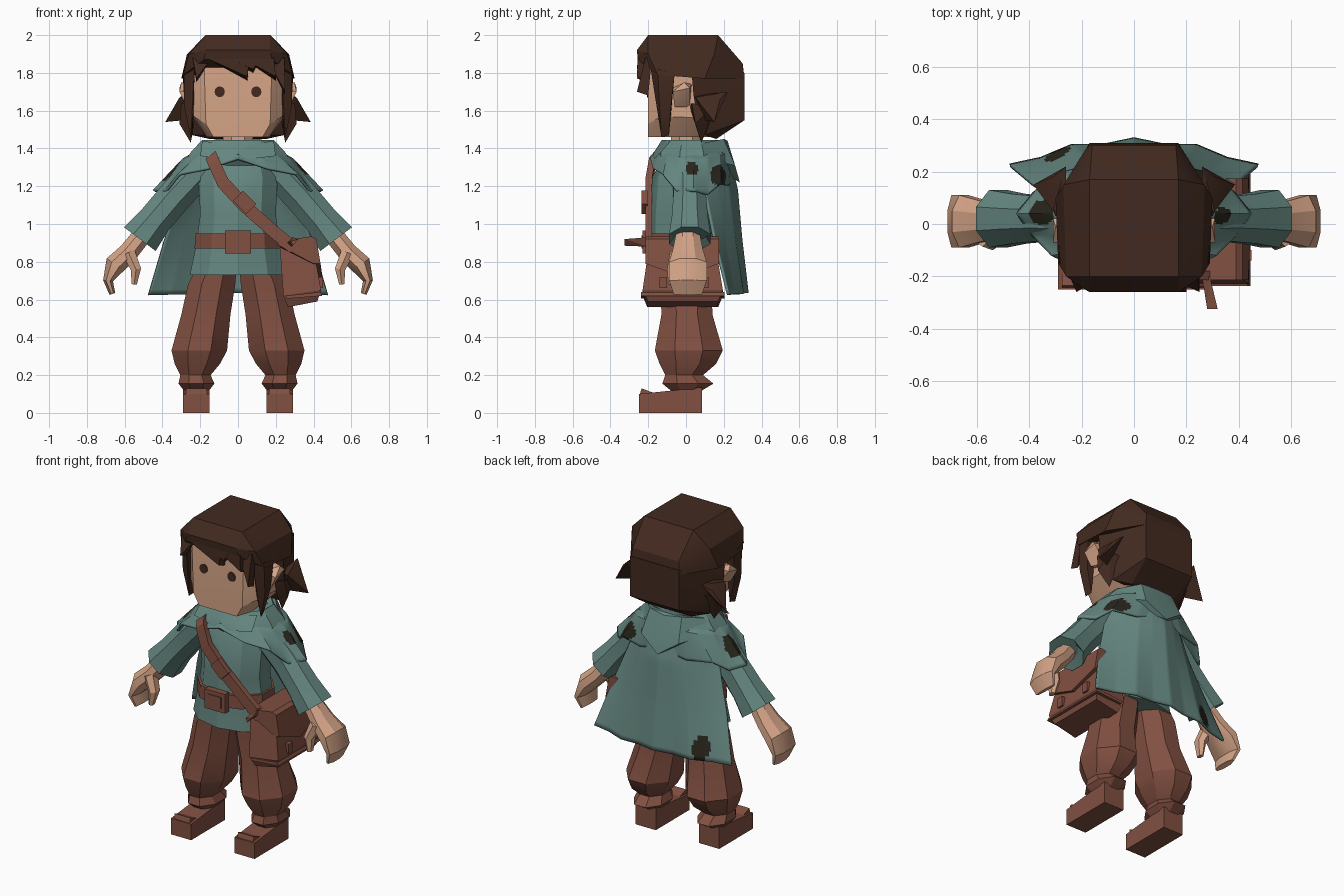
import bpy, bmesh
from math import sin, cos, pi, radians
from mathutils import Vector, Matrix

if "Cube" in bpy.data.objects:
    bpy.data.objects.remove(bpy.data.objects["Cube"])


def material(name, r, g, b):
    m = bpy.data.materials.new(name)
    m.use_nodes = True
    m.diffuse_color = (r, g, b, 1)
    m.node_tree.nodes["Principled BSDF"].inputs["Base Color"].default_value = (r, g, b, 1)
    return m


SKIN = material("skin", 0.66, 0.37, 0.24)
CLOTH = material("teal_cloth", 0.13, 0.24, 0.215)
HAIR = material("dark_brown_hair", 0.055, 0.023, 0.014)
LEATHER = material("brown_leather", 0.22, 0.079, 0.053)
STAIN = material("dark_stain", 0.022, 0.019, 0.012)
SIDES = (("left", 1), ("right", -1))
made = []


def finish(name, bm, *mats):
    me = bpy.data.meshes.new(name)
    bm.to_mesh(me)
    bm.free()
    for m in mats:
        me.materials.append(m)
    ob = bpy.data.objects.new(name, me)
    bpy.context.collection.objects.link(ob)
    made.append(ob)
    return ob


def hull(name, pts, mat, s=1, both=False):
    """Convex solid; both=True also uses the mirrored points."""
    bm = bmesh.new()
    for x, y, z in pts:
        for k in ((1, -1) if both and x else (s,)):
            bm.verts.new((x * k, y, z))
    out = bmesh.ops.convex_hull(bm, input=bm.verts)
    junk = [v for v in out["geom_interior"] if isinstance(v, bmesh.types.BMVert)]
    bmesh.ops.delete(bm, geom=junk, context="VERTS")
    bmesh.ops.dissolve_limit(bm, angle_limit=0.02, verts=bm.verts, edges=bm.edges)
    bmesh.ops.recalc_face_normals(bm, faces=bm.faces)
    return finish(name, bm, mat)


def skin(name, rings, mat):
    """Bridge equal rings of points and cap both ends."""
    bm = bmesh.new()
    rows = [[bm.verts.new(p) for p in r] for r in rings]
    n = len(rows[0])
    for a, b in zip(rows, rows[1:]):
        for i in range(n):
            bm.faces.new((a[i], a[(i + 1) % n], b[(i + 1) % n], b[i]))
    bm.faces.new(rows[0])
    bm.faces.new(rows[-1])
    bmesh.ops.recalc_face_normals(bm, faces=bm.faces)
    return finish(name, bm, mat)


def loft(name, path, mat, n=8, s=1, flat=True):
    """Rings (x, y, z, half width, half depth) along a path."""
    rings, Y, k = [], Vector((0, 1, 0)), 1 / cos(pi / n)
    cs = [Vector((p[0] * s, p[1], p[2])) for p in path]
    for i, p in enumerate(path):
        t = cs[min(i + 1, len(cs) - 1)] - cs[max(i - 1, 0)]
        t = Vector((0, 0, 1)) if flat else Vector((t.x, 0, t.z)).normalized()
        side = Y.cross(t)
        rings.append([cs[i] + side * p[3] * k * cos(a) + Y * p[4] * k * sin(a)
                      for a in (2 * pi * (j + 0.5) / n for j in range(n))])
    return skin(name, rings, mat)


def box(name, c, size, mat, turn=0):
    bm = bmesh.new()
    bmesh.ops.create_cube(bm, size=1)
    bm.transform(Matrix.Translation(c) @ Matrix.Rotation(radians(turn), 4, "Y")
                 @ Matrix.Diagonal((*size, 1)))
    return finish(name, bm, mat)


def sheet(name, rows, closed, stains):
    """Cloth grid, stained on its outer side inside the given ellipsoids."""
    bm = bmesh.new()
    vs = [[bm.verts.new(p) for p in r] for r in rows]
    n = len(vs[0])
    for a, b in zip(vs, vs[1:]):
        for i in range(n if closed else n - 1):
            bm.faces.new((a[i], a[(i + 1) % n], b[(i + 1) % n], b[i]))
    bmesh.ops.subdivide_edges(bm, edges=bm.edges, cuts=9, use_grid_fill=True)
    for f in bm.faces:
        c = f.calc_center_median()
        for p, r in stains:
            if sum(((c[k] - p[k]) / r[k]) ** 2 for k in range(3)) < 1:
                f.material_index = 1
    ob = finish(name, bm, CLOTH, STAIN)
    mod = ob.modifiers.new("thickness", "SOLIDIFY")
    mod.thickness, mod.offset = 0.015, 0
    mod.material_offset = mod.material_offset_rim = -1


# Head, neck, ears and eyes
hull("head", [(.13, -.2, 1.46), (.165, -.1, 1.46), (.14, .14, 1.46), (.17, -.2, 1.53),
              (.235, -.13, 1.57), (.24, .12, 1.56), (.18, -.2, 1.86), (.24, -.13, 1.88),
              (.24, .15, 1.88), (.15, -.19, 1.93), (.15, .15, 1.93)], SKIN, both=True)
loft("neck", [(0, 0, 1.36, .08, .08), (0, 0, 1.48, .08, .08)], SKIN)
for side, s in SIDES:
    hull(side + "_ear", [(.23, -.06, 1.62), (.23, .02, 1.62), (.27, -.06, 1.62), (.31, -.07, 1.7),
                         (.31, .02, 1.72), (.3, -.01, 1.75), (.23, -.07, 1.72),
                         (.23, .03, 1.74)], SKIN, s)
    hull(side + "_eye", [(.097 + .027 * cos(a), y, 1.7 + .029 * sin(a)) for y in (-.206, -.199)
                         for a in (2 * pi * i / 12 for i in range(12))], HAIR, s)

# Hair: cap, back mass, fringe, locks and tufts
hull("hair_cap", [(.17, -.2, 2), (.17, .17, 2), (.26, -.2, 1.9), (.17, -.26, 1.92), (.27, .15, 1.9),
                  (.16, .3, 1.85), (.18, -.255, 1.87), (.29, -.15, 1.79), (.3, .1, 1.77),
                  (.17, .31, 1.77)], HAIR, both=True)
hull("hair_back", [(.29, .03, 1.8), (.17, .31, 1.8), (.29, .04, 1.68), (.28, .06, 1.56),
                   (.17, .31, 1.55), (.15, .16, 1.45), (.24, .1, 1.47)], HAIR, both=True)
for i, (x0, x1, tip, z) in enumerate([(-.24, -.14, -.22, 1.75), (-.17, .06, .05, 1.76),
                                      (-.05, .12, .08, 1.8), (.02, .19, .2, 1.76),
                                      (.15, .245, .25, 1.68)]):
    y = -.255 if max(abs(x0), abs(x1)) < .2 else -.215
    hull(f"fringe_{i + 1}", [(x0, y, 1.88), (x1, y, 1.88), (x0, -.18, 1.89),
                             (x1, -.18, 1.89), (tip, -.26, z + .02), (tip, -.2, z)], HAIR)
for side, s in SIDES:
    hull(side + "_lock", [(.23, -.19, 1.84), (.285, -.15, 1.82), (.29, -.06, 1.8), (.23, -.06, 1.8),
                          (.285, -.14, 1.62), (.28, -.08, 1.62), (.235, -.15, 1.6),
                          (.25, -.13, 1.46), (.24, -.09, 1.47)], HAIR, s)
    hull(side + "_outer_tuft", [(.26, .05, 1.68), (.31, .05, 1.67), (.26, .22, 1.7), (.31, .18, 1.66),
                                (.28, .1, 1.55), (.385, .15, 1.54)], HAIR, s)
    hull(side + "_lower_tuft", [(.22, .02, 1.62), (.3, .03, 1.64), (.29, .14, 1.62), (.22, .16, 1.6),
                                (.31, .05, 1.53), (.25, .08, 1.43)], HAIR, s)

# Tunic, collar and hood
loft("tunic", [(0, -.02, .73, .255, .18), (0, -.02, .9, .22, .165), (0, -.02, 1.05, .2, .165),
               (0, -.01, 1.25, .21, .16), (0, .02, 1.38, .17, .12)], CLOTH, 10)
loft("collar", [(0, .03, 1.3, .2, .16), (0, .03, 1.35, .27, .19), (0, .03, 1.38, .25, .19),
                (0, .03, 1.445, .19, .15), (0, .03, 1.4, .11, .1)], CLOTH, 10)
for side, s in SIDES:
    hull(side + "_collar_flap", [(.0, -.17, 1.38), (.03, -.18, 1.34), (.2, -.15, 1.36),
                                 (.19, -.08, 1.44), (.05, -.13, 1.42)], CLOTH, s)
hull("hood", [(.2, .1, 1.43), (.26, .08, 1.35), (.11, .2, 1.45), (.13, .26, 1.31),
              (0, .285, 1.22), (0, .22, 1.44), (.12, .12, 1.32)], CLOTH, both=True)

# Shoulder shawl with a jagged hem
shawl = [[], [], []]
for i in range(16):
    c, d = cos(2 * pi * i / 16), -sin(2 * pi * i / 16)
    jag = .015 * (-1) ** i
    shawl[0].append((.17 * c, .03 + .14 * d, 1.41))
    shawl[1].append((.29 * c, .04 + .19 * d, 1.375 - .035 * c * c))
    shawl[2].append(((.43 + jag) * c, .04 + (.2 if d > 0 else .225) * d,
                     1.33 - .17 * c * c - (.1 if d > 0 else 0) * d * d + jag))
sheet("shoulder_shawl", shawl, True,
      [((.335, .03, 1.29), (.06, .032, .04)), ((.29, .17, 1.255), (.13, .045, .06)),
       ((-.345, .045, 1.27), (.06, .045, .09))])

# Long back cape with soft folds
cape = []
for z, w, y, bend in ((1.38, .2, .22, .1), (1.18, .3, .265, .17), (.92, .39, .285, .14),
                      (.635, .475, .315, .1)):
    cape.append([(w * u, y - bend * u * u + .012 * (-1) ** i * (1.4 - z), z - .01 * abs(u))
                 for i, u in enumerate(k / 4 for k in range(-4, 5))])
sheet("back_cape", cape, False, [((-.29, .27, .7), (.05, .1, .075))])

# Arms and hands
for side, s in SIDES:
    loft(side + "_sleeve", [(.17, .02, 1.32, .09, .1), (.33, .02, 1.15, .09, .085),
                            (.44, .02, 1.02, .09, .095), (.52, .02, .92, .105, .11),
                            (.5, .02, .94, .06, .07)], CLOTH, 8, s, False)
    loft(side + "_hand", [(.5, .01, .95, .05, .06), (.58, .01, .85, .052, .08),
                          (.65, .01, .785, .056, .1), (.688, .01, .7, .026, .1),
                          (.665, .01, .63, .016, .075)], SKIN, 8, s, False)
    loft(side + "_thumb", [(.58, -.04, .85, .035, .04), (.54, -.06, .76, .027, .035),
                           (.55, -.07, .68, .014, .02)], SKIN, 6, s, False)

# Trousers and boots
for side, s in SIDES:
    loft(side + "_trouser_leg", [(.105, -.01, .8, .1, .12), (.14, 0, .68, .125, .135),
                                 (.17, .005, .52, .13, .135), (.205, .015, .33, .147, .18),
                                 (.215, .01, .26, .12, .15), (.225, -.01, .2, .08, .1),
                                 (.22, .01, .155, .095, .135), (.22, 0, .11, .06, .07)],
         LEATHER, 8, s)
    hull(side + "_boot", [(x, y, z) for x in (.15, .29) for y, z in
                          ((-.25, 0), (-.25, .1), (.085, 0), (.085, .135), (-.05, .11))], LEATHER, s)
    hull(side + "_boot_toe", [(x, y, z) for x in (.165, .275) for y, z in
                              ((-.25, .08), (-.235, .13), (-.17, .105), (-.17, .08))], LEATHER, s)

# Belt and its buckle
loft("belt", [(0, -.02, .87, .23, .185), (0, -.02, .95, .225, .185)], LEATHER, 10)
box("belt_buckle", (0, -.21, .905), (.14, .04, .12), LEATHER)
box("belt_buckle_centre", (0, -.232, .905), (.09, .008, .07), LEATHER)

# Diagonal shoulder strap
strap = [(-.145, -.15, 1.365), (-.13, -.18, 1.33), (-.08, -.2, 1.22), (.03, -.2, 1.1),
         (.2, -.2, .95), (.3, -.2, .87)]
skin("shoulder_strap", [[(x + a * .026, y + b, z + a * .022) for a, b in
                         ((-1, -.015), (1, -.015), (1, .02), (-1, .02))] for x, y, z in strap], LEATHER)
box("strap_buckle", (.035, -.22, 1.115), (.1, .03, .075), LEATHER, 45)
hull("strap_tail", [(.26, -.2, .9), (.29, -.2, .93), (.28, -.2, .88), (.28, -.325, .91),
                    (.32, -.325, .92), (.29, -.325, .885)], LEATHER)

# Satchel on the left hip
hull("satchel", [(.22, -.19, .9), (.22, .15, .9), (.39, -.19, .92), (.39, .15, .92),
                 (.24, -.23, .62), (.24, .195, .62), (.44, -.23, .65), (.44, .195, .65),
                 (.265, -.205, .56), (.265, .17, .56), (.42, -.2, .59), (.42, .17, .59)], LEATHER)
hull("satchel_flap", [(x, y, z) for y in (-.215, .175) for x, z in
                      ((.21, .89), (.23, .91), (.39, .935), (.415, .92), (.437, .79), (.4, .79))]
     + [(.447, -.02, .72), (.42, -.02, .72)], LEATHER)
hull("satchel_base", [(x, y, z) for y in (-.238, .203) for x, z in
                      ((.25, .62), (.265, .605), (.435, .64), (.445, .62))], LEATHER)
for i, y in enumerate((-.12, .1)):
    box(f"satchel_clasp_{i + 1}", (.435, y, .69), (.03, .04, .06), LEATHER)

# Smooth gentle bends, keep facets crisp
bpy.ops.object.select_all(action="DESELECT")
for ob in made:
    ob.select_set(True)
bpy.context.view_layer.objects.active = made[0]
bpy.ops.object.shade_smooth_by_angle(angle=radians(25))
